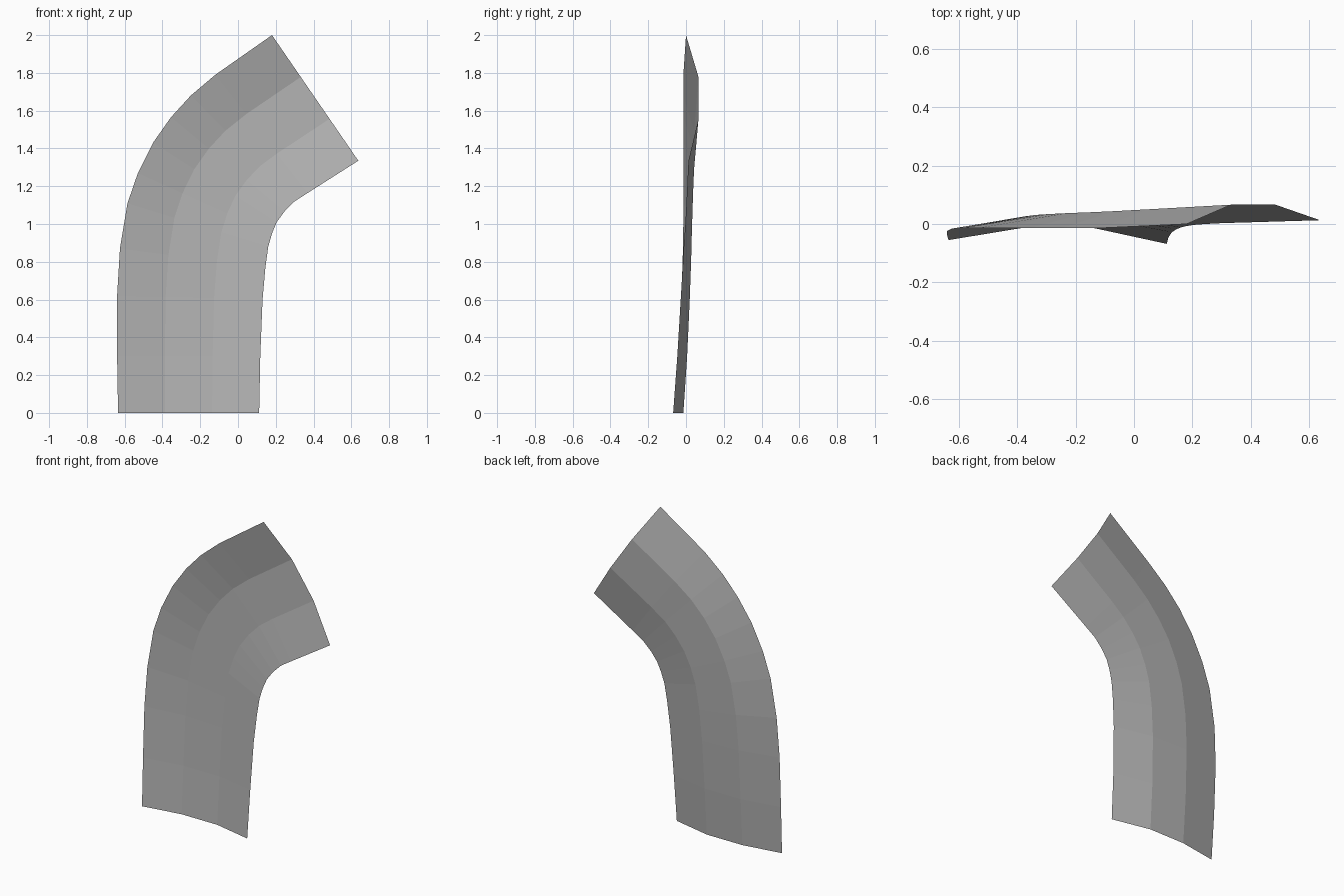
import bpy
import bmesh

# Stations along the bend: outer edge x, z, y | inner edge x, z, y | y of the raised middle
STATIONS = [
    (-.635, 0.00, -.055, .112, 0.00, -.068, -.014),
    (-.640, 0.30, -.038, .118, 0.30, -.046, .006),
    (-.640, 0.62, -.024, .130, 0.60, -.028, .020),
    (-.625, 0.87, -.016, .145, 0.77, -.018, .027),
    (-.585, 1.11, -.013, .160, 0.88, -.012, .031),
    (-.530, 1.27, -.013, .180, 0.95, -.007, .034),
    (-.450, 1.43, -.013, .205, 1.01, -.003, .037),
    (-.355, 1.565, -.013, .245, 1.065, .000, .040),
    (-.250, 1.68, -.014, .300, 1.12, .003, .044),
    (-.120, 1.79, -.014, .370, 1.165, .005, .050),
    (.180, 2.00, .000, .637, 1.335, .013, .066),
]

grey = bpy.data.materials.new("grey")
grey.diffuse_color = (0.45, 0.45, 0.45, 1)

# Thin bent panel, three flat strips wide
bm = bmesh.new()
rows = []
for xo, zo, yo, xi, zi, yi, ym in STATIONS:
    row = []
    for k, y in enumerate((yo, ym, ym, yi)):
        t = k / 3
        row.append(bm.verts.new((xo + (xi - xo) * t, y, zo + (zi - zo) * t)))
    rows.append(row)
for a, b in zip(rows, rows[1:]):
    for k in range(3):
        bm.faces.new((a[k], a[k + 1], b[k + 1], b[k]))

mesh = bpy.data.meshes.new("bent_panel")
bm.to_mesh(mesh)
bm.free()
mesh.materials.append(grey)
panel = bpy.data.objects.new("bent_panel", mesh)
bpy.context.collection.objects.link(panel)
